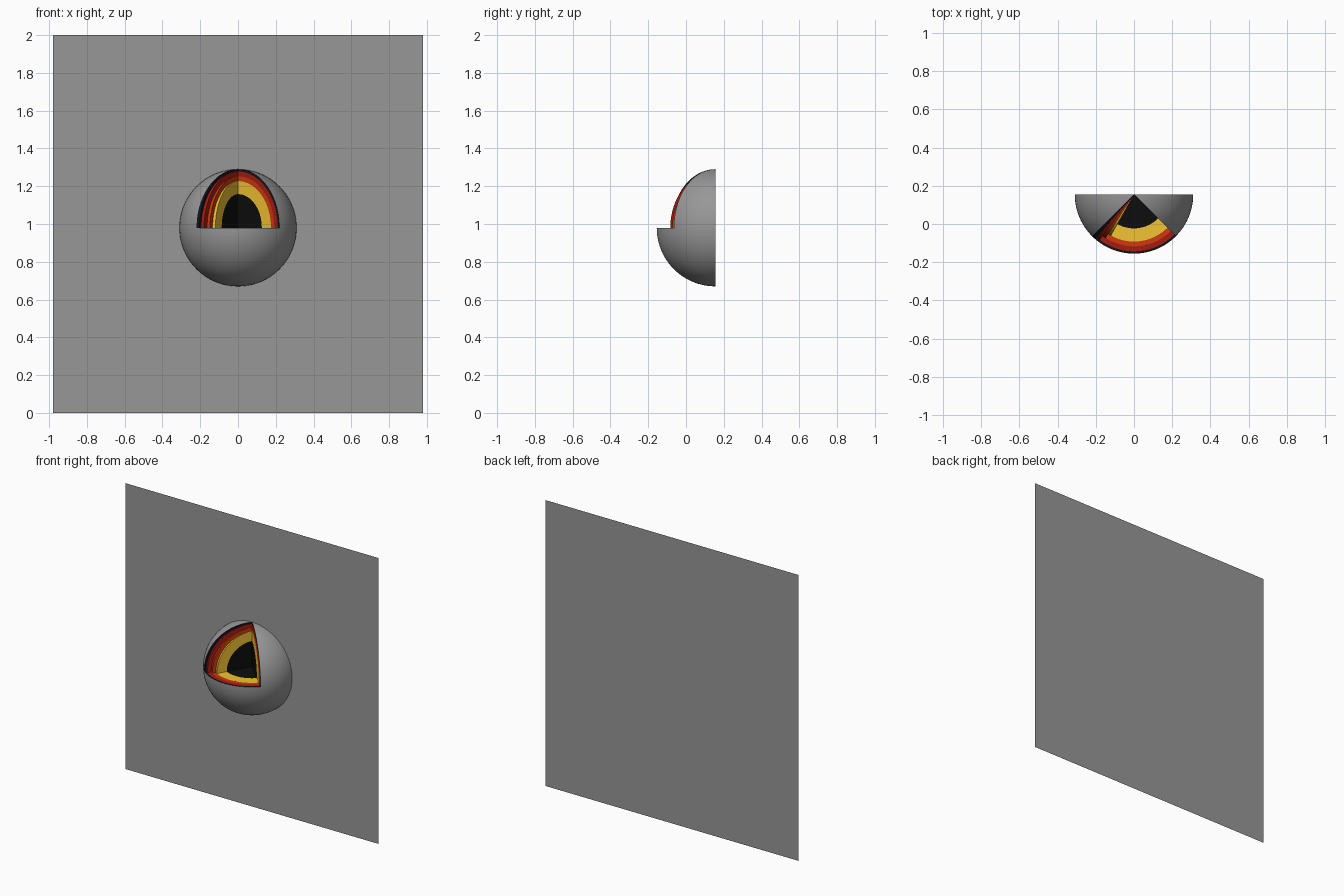
import bpy, bmesh
from math import sin, cos, radians
from mathutils import Vector

if "Cube" in bpy.data.objects:
    bpy.data.objects.remove(bpy.data.objects["Cube"])

C = Vector((0, 0.155, 0.98))     # ball centre, on the wall
R = 0.31                         # ball radius
CUT = 45                         # half angle of the wedge opening
GREY = (0.31, 0.31, 0.31)


def pt(r, az, el):
    """Point at radius r, azimuth az (0 = front, + = right), elevation el."""
    a, e = radians(az), radians(el)
    return C + Vector((r * cos(e) * sin(a), -r * cos(e) * cos(a), r * sin(e)))


def patch(bm, fn, nu, nv, facing):
    """Grid over u, v in 0..1, turned so normals follow facing(centre)."""
    grid = [[bm.verts.new(fn(i / nu, j / nv)) for j in range(nv + 1)]
            for i in range(nu + 1)]
    for i in range(nu):
        for j in range(nv):
            f = bm.faces.new((grid[i][j], grid[i + 1][j],
                              grid[i + 1][j + 1], grid[i][j + 1]))
            f.normal_update()
            if f.normal.dot(facing(f.calc_center_median())) < 0:
                f.normal_flip()


def sphere_patch(bm, r, a0, a1, e0, e1, nu, nv):
    patch(bm, lambda u, v: pt(r, a0 + (a1 - a0) * u, e0 + (e1 - e0) * v),
          nu, nv, lambda c: c - C)


def finish(name, bm, color):
    bmesh.ops.remove_doubles(bm, verts=bm.verts, dist=1e-5)
    me = bpy.data.meshes.new(name)
    bm.to_mesh(me)
    bm.free()
    ob = bpy.data.objects.new(name, me)
    bpy.context.collection.objects.link(ob)
    mat = bpy.data.materials.new(name + "_color")
    mat.diffuse_color = (*color, 1)
    mat.use_nodes = True
    mat.node_tree.nodes["Principled BSDF"].inputs["Base Color"].default_value = mat.diffuse_color
    me.materials.append(mat)
    bpy.context.view_layer.objects.active = ob
    ob.select_set(True)
    bpy.ops.object.shade_smooth_by_angle(angle=radians(30))
    ob.select_set(False)


# Flat backing wall
bm = bmesh.new()
patch(bm, lambda u, v: Vector((-0.98 + 1.96 * u, C.y, 2 * v)), 1, 1,
      lambda c: Vector((0, -1, 0)))
finish("wall", bm, GREY)

# Outer skin: lower half plus the two upper sides left by the wedge
bm = bmesh.new()
sphere_patch(bm, R, -90, 90, -90, 0, 48, 24)
for s in (-1, 1):
    sphere_patch(bm, R, s * CUT, s * 90, 0, 90, 12, 24)
finish("outer_skin", bm, GREY)

# Layers: name, outer radius, inner radius, left face angle, colour
layers = [
    ("crust", R, 0.298, 41, (0.006, 0.006, 0.012)),
    ("upper_mantle", 0.298, 0.272, 37, (0.38, 0.012, 0.005)),
    ("lower_mantle", 0.272, 0.247, 33, (0.62, 0.04, 0.005)),
    ("outer_core", 0.247, 0.178, 29, (0.90, 0.55, 0.035)),
    ("inner_core", 0.178, 0.0, 29, (0.004, 0.004, 0.004)),
]
prev = CUT
for name, ro, ri, left, color in layers:
    bm = bmesh.new()
    # Upright faces on both sides of the opening
    for az, side in ((-left, 1), (CUT, -1)):
        patch(bm, lambda u, v: pt(ri + (ro - ri) * u, az, 90 * v), 1, 24,
              lambda c: Vector((side, 0, 0)))
    # Floor of the opening
    patch(bm, lambda u, v: pt(ri + (ro - ri) * u, -left + (CUT + left) * v, 0),
          1, 24, lambda c: Vector((0, 0, 1)))
    # Curved step up from the layer outside
    if left < prev:
        sphere_patch(bm, ro, -prev, -left, 0, 90, 2, 24)
    prev = left
    finish(name, bm, color)
